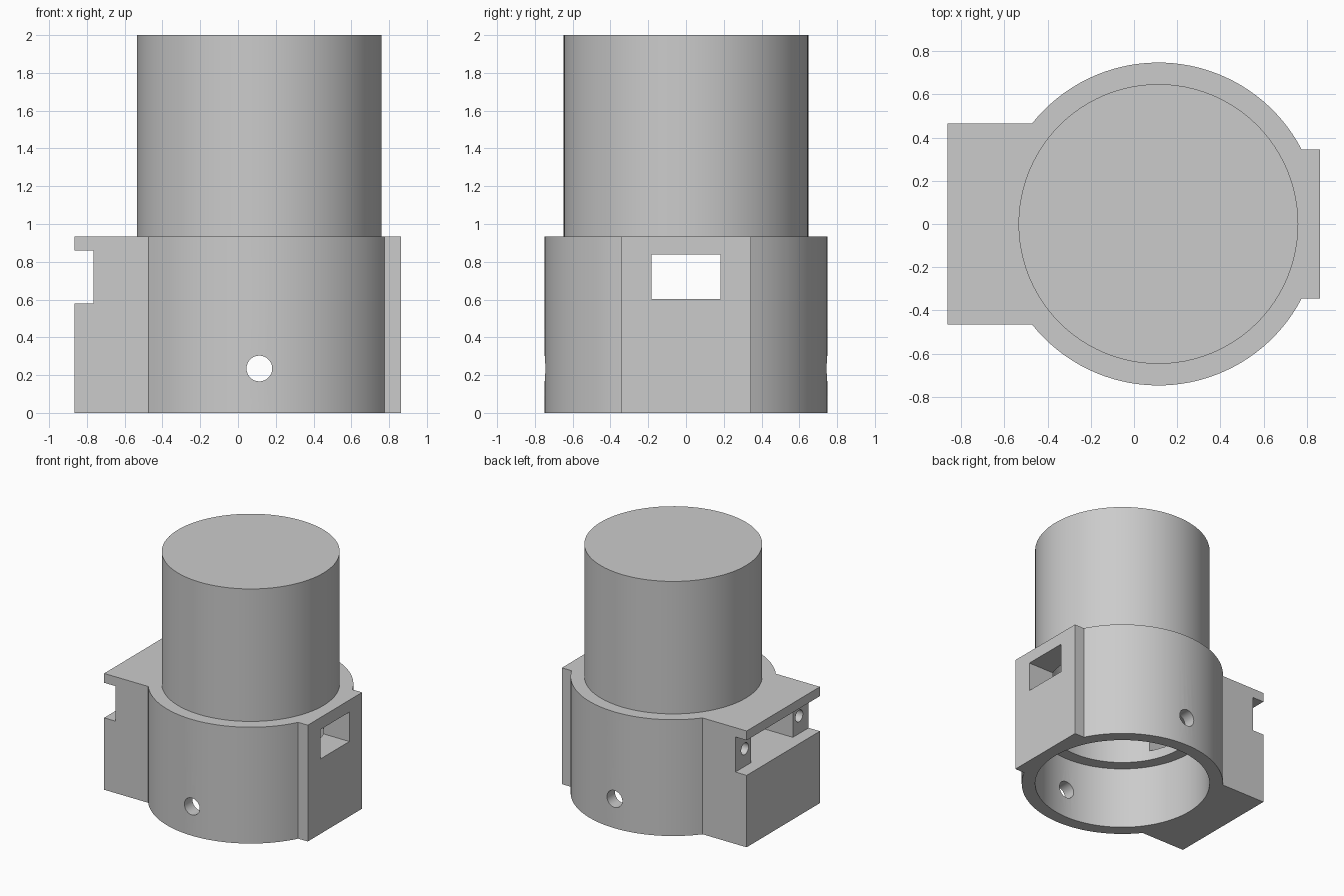
import bpy, bmesh, math
from mathutils import Matrix

if "Cube" in bpy.data.objects:
    bpy.data.objects.remove(bpy.data.objects["Cube"])

CX = 0.113            # axis of the round parts
R_COLLAR, R_TUBE, R_CAVITY = 0.748, 0.648, 0.552
Z_COLLAR = 0.935

grey = bpy.data.materials.new("light grey")
grey.diffuse_color = (0.6, 0.6, 0.6, 1)
grey.use_nodes = True
grey.node_tree.nodes["Principled BSDF"].inputs["Base Color"].default_value = grey.diffuse_color


def add(name, bm):
    bmesh.ops.recalc_face_normals(bm, faces=bm.faces)
    me = bpy.data.meshes.new(name)
    bm.to_mesh(me)
    bm.free()
    me.materials.append(grey)
    ob = bpy.data.objects.new(name, me)
    bpy.context.collection.objects.link(ob)
    return ob


def box(name, x0, x1, y0, y1, z0, z1):
    bm = bmesh.new()
    m = Matrix.Translation(((x0 + x1) / 2, (y0 + y1) / 2, (z0 + z1) / 2))
    bmesh.ops.create_cube(bm, size=1, matrix=m @ Matrix.Diagonal((x1 - x0, y1 - y0, z1 - z0, 1)))
    return add(name, bm)


def cylinder(name, r, length, centre, axis="Z", n=96):
    rot = {"X": Matrix.Rotation(math.pi / 2, 4, "Y"),
           "Y": Matrix.Rotation(math.pi / 2, 4, "X"), "Z": Matrix()}[axis]
    bm = bmesh.new()
    bmesh.ops.create_cone(bm, cap_ends=True, segments=n, radius1=r, radius2=r,
                          depth=length, matrix=Matrix.Translation(centre) @ rot)
    return add(name, bm)


def boolean(ob, cutter, operation="DIFFERENCE"):
    mod = ob.modifiers.new(cutter.name, "BOOLEAN")
    mod.operation, mod.solver, mod.object = operation, "EXACT", cutter
    bpy.context.view_layer.objects.active = ob
    bpy.ops.object.modifier_apply(modifier=mod.name)
    bpy.data.objects.remove(cutter)


# Collar outline: round body with a wide left block and a narrow right block
def arc(a0, a1, n=36):
    return [(CX + R_COLLAR * math.cos(a0 + (a1 - a0) * i / n),
             R_COLLAR * math.sin(a0 + (a1 - a0) * i / n)) for i in range(n + 1)]


yl, yr = 0.465, 0.345
al, ar = math.pi - math.asin(yl / R_COLLAR), math.asin(yr / R_COLLAR)
outline = (arc(ar, al) + [(-0.865, yl), (-0.865, -yl)]
           + arc(-al, -ar) + [(0.862, -yr), (0.862, yr)])
bm = bmesh.new()
base = bm.faces.new([bm.verts.new((x, y, 0)) for x, y in outline])
top = bmesh.ops.extrude_face_region(bm, geom=[base])
bmesh.ops.translate(bm, vec=(0, 0, Z_COLLAR),
                    verts=[v for v in top["geom"] if isinstance(v, bmesh.types.BMVert)])
body = add("capped_tube_with_collar", bm)

# Upper tube
boolean(body, cylinder("tube", R_TUBE, 1.3, (CX, 0, 1.35)), "UNION")

# Stepped bore, closed at the top
boolean(body, cylinder("lower_bore", R_TUBE, 1.0, (CX, 0, 0.0)))
boolean(body, cylinder("upper_cavity", R_CAVITY, 1.5, (CX, 0, 1.15)))

# Left slot, its pocket, and the right window
boolean(body, box("left_slot", -1.0, -0.765, -0.7, 0.7, 0.578, 0.86))
boolean(body, box("left_pocket", -0.9, -0.1, -0.265, 0.265, 0.578, 0.86))
boolean(body, box("right_window", 0.3, 1.0, -0.183, 0.183, 0.602, 0.838))

# Screw holes in the slot, and the cross hole through front and back
for s in (-1, 1):
    boolean(body, cylinder("screw_hole", 0.047, 0.4, (-0.75, s * 0.345, 0.72), "X", 32))
boolean(body, cylinder("cross_hole", 0.068, 2.0, (CX, 0, 0.235), "Y", 48))

bpy.ops.object.select_all(action="DESELECT")
body.select_set(True)
bpy.context.view_layer.objects.active = body
bpy.ops.object.shade_smooth_by_angle(angle=math.radians(25))
